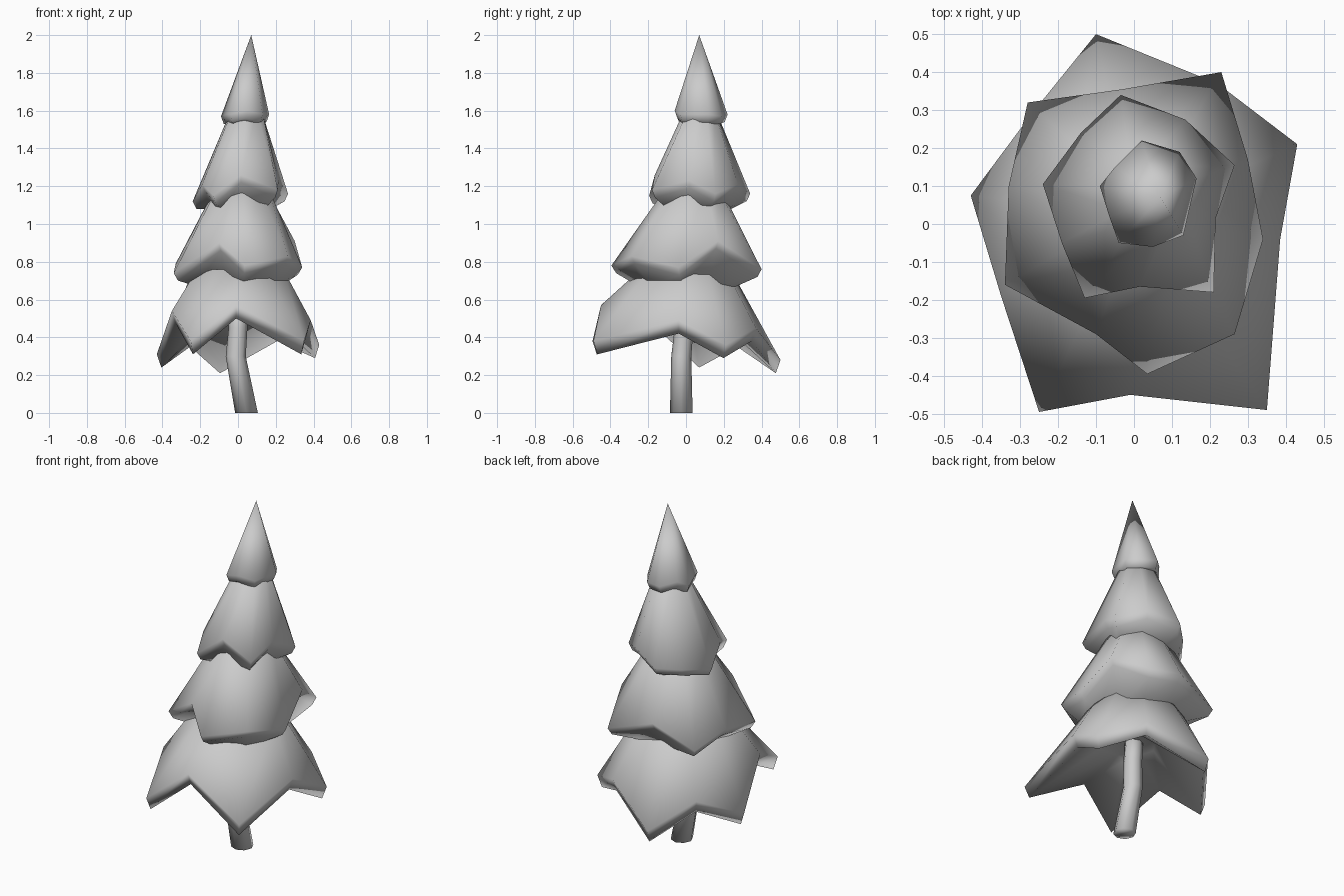
import bpy, bmesh
from mathutils import Vector

if "Cube" in bpy.data.objects:
    bpy.data.objects.remove(bpy.data.objects["Cube"])


def smooth_object(name, bm):
    bmesh.ops.recalc_face_normals(bm, faces=bm.faces)
    for f in bm.faces:
        f.smooth = True
    mesh = bpy.data.meshes.new(name)
    bm.to_mesh(mesh)
    bm.free()
    ob = bpy.data.objects.new(name, mesh)
    bpy.context.collection.objects.link(ob)
    return ob


def skin(name, rings):
    """Bridge equal-length rings of points and cap both ends."""
    bm = bmesh.new()
    loops = [[bm.verts.new(p) for p in r] for r in rings]
    n = len(loops[0])
    for a, b in zip(loops, loops[1:]):
        for i in range(n):
            j = (i + 1) % n
            bm.faces.new((a[i], a[j], b[j], b[i]))
    bm.faces.new(loops[0])
    bm.faces.new(loops[-1])
    bmesh.ops.remove_doubles(bm, verts=bm.verts, dist=0.0005)
    return smooth_object(name, bm)


def tier(name, rim, lip, inner, top):
    """Jagged skirt. lip=(inset, drop), inner=(scale, z), top=(x, y, z, radius)."""
    rim = [Vector(p) for p in rim]
    c = sum(rim, Vector()) / len(rim)
    out = [Vector((p.x - c.x, p.y - c.y, 0)) for p in rim]
    under = [p - d.normalized() * lip[0] - Vector((0, 0, lip[1])) for p, d in zip(rim, out)]
    core = [Vector((c.x, c.y, inner[1])) + d * inner[0] for d in out]
    head = [Vector(top[:3]) + d.normalized() * top[3] for d in out]
    return skin(name, [core, under, rim, head])


# Bottom skirt, hollow underneath: alternating tips and notches
tier("bottom_branches",
     [(-.10, .50, .28), (-.27, .29, .42), (-.43, .075, .31), (-.35, -.19, .54),
      (-.25, -.495, .38), (-.01, -.45, .57), (.35, -.49, .38), (.385, -.04, .49),
      (.43, .21, .36), (.22, .37, .45)],
     (.025, .07), (.3, .56), (0, 0, .76, .24))

# Second skirt
tier("lower_middle_branches",
     [(.23, .40, .76), (-.03, .355, .84), (-.28, .32, .73), (-.33, .10, .79),
      (-.34, -.16, .74), (-.10, -.29, .90), (.035, -.395, .78), (.265, -.29, .83),
      (.34, -.04, .77), (.30, .17, .91)],
     (.025, .04), (.65, .67), (.02, .04, 1.2, .14))

# Third skirt
tier("upper_middle_branches",
     [(-.035, .34, 1.16), (-.14, .24, 1.14), (-.24, .105, 1.12), (-.19, -.05, 1.21),
      (-.13, -.195, 1.15), (.015, -.165, 1.26), (.21, -.18, 1.18), (.215, .015, 1.23),
      (.265, .155, 1.16), (.135, .275, 1.21)],
     (.02, .04), (.65, 1.08), (.045, .075, 1.6, .085))

# Pointed crown
tier("top_branches",
     [(.02, .22, 1.58), (-.05, .15, 1.60), (-.09, .10, 1.57), (-.065, .02, 1.58),
      (-.04, -.05, 1.58), (.05, -.06, 1.60), (.13, -.03, 1.58), (.165, .12, 1.58),
      (.12, .19, 1.57)],
     (.015, .04), (.7, 1.53), (.07, .07, 2.0, 0))

# Bent trunk
bm = bmesh.new()
bmesh.ops.create_circle(bm, segments=8, radius=1)
circle = [v.co.copy() for v in bm.verts]
bm.free()
path = [(.045, -.025, 0, .06), (-.012, -.025, .3, .053), (0, -.01, .45, .05), (0, 0, .6, .05)]
skin("trunk", [[Vector(p[:3]) + v * p[3] for v in circle] for p in path])
